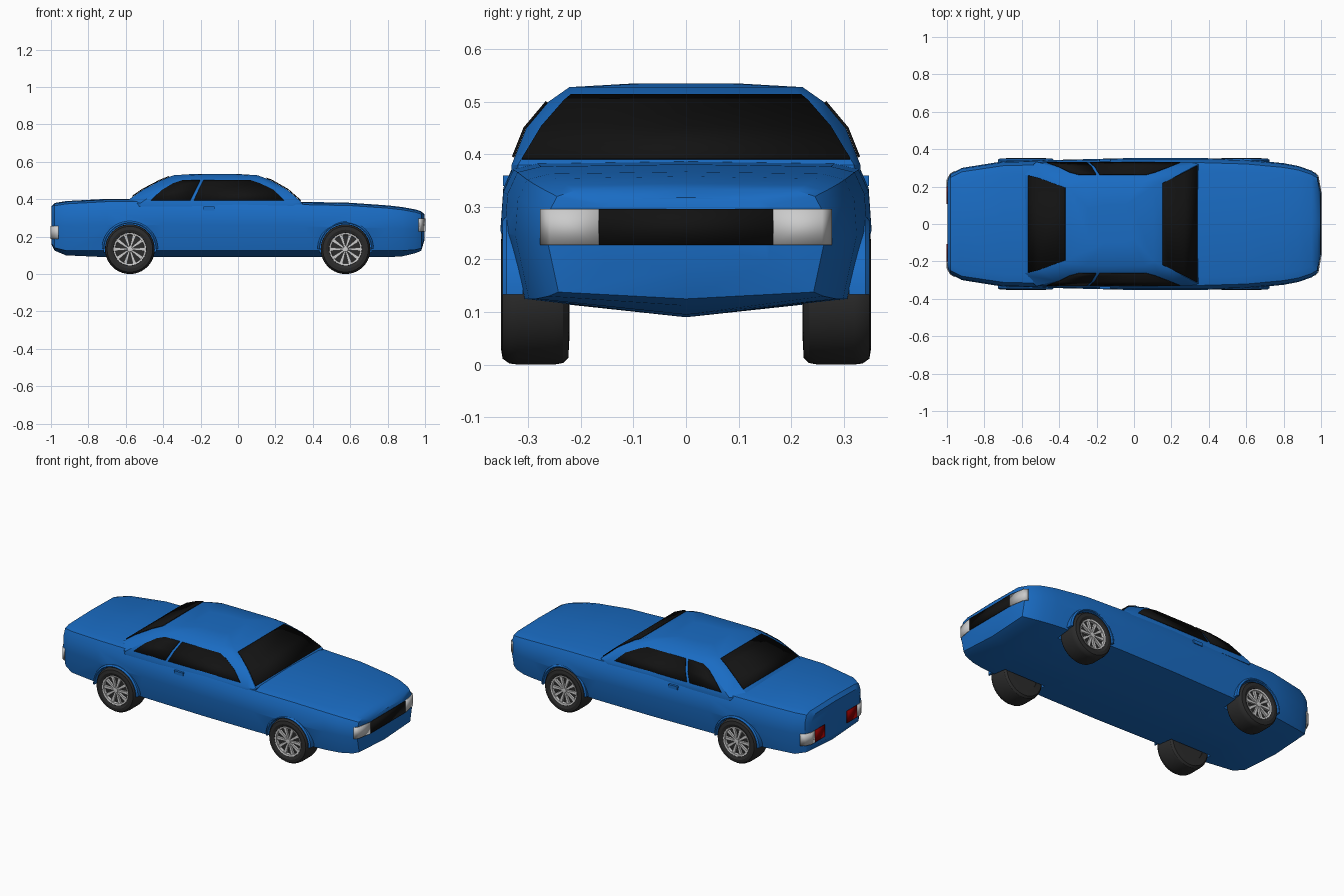
import bpy, bmesh, math
from mathutils import Matrix

if "Cube" in bpy.data.objects:
    bpy.data.objects.remove(bpy.data.objects["Cube"])


def material(name, rgb):
    m = bpy.data.materials.new(name)
    m.diffuse_color = (*rgb, 1)
    m.use_nodes = True
    m.node_tree.nodes["Principled BSDF"].inputs["Base Color"].default_value = m.diffuse_color
    return m


BLUE = material("blue_paint", (0.01, 0.15, 0.55))
BLACK = material("black_glass", (0.006, 0.006, 0.006))
RUBBER = material("rubber", (0.025, 0.025, 0.025))
RED = material("red_lens", (0.25, 0.0, 0.0))
SILVER = material("silver", (0.6, 0.6, 0.6))


def finish(name, bm, mat):
    bmesh.ops.remove_doubles(bm, verts=bm.verts, dist=1e-5)
    bmesh.ops.recalc_face_normals(bm, faces=bm.faces)
    me = bpy.data.meshes.new(name)
    bm.to_mesh(me)
    bm.free()
    ob = bpy.data.objects.new(name, me)
    bpy.context.collection.objects.link(ob)
    me.materials.append(mat)
    return ob


def loft(name, rings, mat, closed=True, caps=True):
    """Skin a list of equal-length point rings."""
    bm = bmesh.new()
    vs = [[bm.verts.new(p) for p in r] for r in rings]
    n = len(rings[0])
    for a, b in zip(vs, vs[1:]):
        for i in range(n if closed else n - 1):
            j = (i + 1) % n
            bm.faces.new((a[i], a[j], b[j], b[i]))
    if caps:
        bm.faces.new(vs[0])
        bm.faces.new(vs[-1])
    return finish(name, bm, mat)


def panel(name, rows, mat):
    """Thin sheet through rows of points."""
    ob = loft(name, rows, mat, closed=False, caps=False)
    mod = ob.modifiers.new("thickness", "SOLIDIFY")
    mod.thickness, mod.offset = 0.005, 0
    return ob


# Lower body: x, keel z, sill z, deck z, half width
STATIONS = [
    (-0.998, .160, .165, .360, .235), (-0.98, .125, .140, .380, .268),
    (-0.92, .100, .125, .390, .300), (-0.70, .090, .125, .402, .335),
    (-0.40, .090, .125, .402, .343), (0.00, .090, .125, .395, .353),
    (0.35, .090, .125, .386, .353), (0.60, .090, .125, .381, .345),
    (0.80, .090, .125, .367, .325), (0.88, .095, .125, .358, .310),
    (0.95, .112, .130, .345, .285), (0.98, .125, .138, .335, .264),
    (0.998, .185, .195, .318, .170)]


def body_ring(x, zb, zl, zt, w):
    h = zt - zl
    half = [(0, zb), (.92 * w, zl), (w, zl + .5 * h), (.985 * w, zl + .78 * h),
            (.93 * w, zt - .015), (.8 * w, zt - .004), (0, zt)]
    return [(x, y, z) for y, z in half] + [(x, -y, z) for y, z in half[-2:0:-1]]


body = loft("car_body", [body_ring(*s) for s in STATIONS], BLUE)

# Wheel wells cut out of the body
WHEEL_X, AXLE_Z = (-0.578, 0.575), 0.133
for wx in WHEEL_X:
    for s in (1, -1):
        bpy.ops.mesh.primitive_cylinder_add(vertices=40, radius=.139, depth=.22,
                                            location=(wx, s * .327, AXLE_Z), rotation=(math.pi / 2, 0, 0))
        cutter = bpy.context.object
        mod = body.modifiers.new("well", "BOOLEAN")
        mod.operation, mod.object, mod.solver = "DIFFERENCE", cutter, "EXACT"
        bpy.context.view_layer.objects.active = body
        bpy.ops.object.modifier_apply(modifier=mod.name)
        bpy.data.objects.remove(cutter)

# Cabin: z, rear x, front x, half widths at rear, side and front
LEVELS = [
    (.360, -.610, .345, .270, .332, .320), (.380, -.610, .345, .270, .332, .320),
    (.450, -.510, .265, .245, .304, .278), (.500, -.415, .178, .210, .262, .234),
    (.528, -.345, .105, .185, .222, .200), (.535, -.240, .000, .080, .100, .080)]


def cabin_at(z):
    for a, b in zip(LEVELS, LEVELS[1:]):
        if a[0] <= z <= b[0]:
            t = (z - a[0]) / (b[0] - a[0])
            return [p + (q - p) * t for p, q in zip(a, b)]


def cabin_ring(z, xr, xf, wr, ws, wf):
    half = [(xf, wf), (xf - .05, ws), (xr + .09, ws), (xr, wr)]
    return [(x, y, z) for x, y in half] + [(x, -y, z) for x, y in half[::-1]]


loft("cabin", [cabin_ring(*l) for l in LEVELS], BLUE)

# Windscreen and rear window
front, rear = [], []
for z in (.39, .45, .5, .511):
    _, _, xf, _, _, wf = cabin_at(z)
    front.append([(xf + .003, s * (wf - .002), z + .002) for s in (-1, 1)])
for z in (.413, .45, .5, .52):
    _, xr, _, wr, _, _ = cabin_at(z)
    rear.append([(xr - .003, s * (wr + .002), z + .002) for s in (-1, 1)])
panel("windscreen", front, BLACK)
panel("rear_window", rear, BLACK)

# Side glass: z, rear x, front x
DOOR = [(.395, -.235, .245), (.45, -.21, .19), (.485, -.193, .115), (.5, -.185, .07)]
QUARTER = [(.395, -.465, -.255), (.45, -.405, -.228), (.485, -.345, -.21), (.5, -.3, -.203)]
for s in (1, -1):
    for name, rows in (("door_window", DOOR), ("quarter_window", QUARTER)):
        panel(name, [[(x, s * (cabin_at(z)[4] + .003), z) for x in (a, b)] for z, a, b in rows], BLACK)


# Grille, headlamps and tail lamps
def lamp(name, path, z0, z1, mat):
    panel(name, [[(x, y, z) for x, y in path] for z in (z0, z1)], mat)


lamp("grille", [(1.0, -.166), (1.0, .166)], .228, .296, BLACK)
for s in (1, -1):
    lamp("headlamp", [(1.0, s * .166), (.984, s * .258), (.966, s * .276)], .228, .296, SILVER)
    lamp("tail_lamp", [(-1.0, s * .106), (-1.0, s * .2)], .187, .258, RED)
    lamp("reverse_lamp", [(-1.0, s * .2), (-1.0, s * .234), (-.983, s * .267), (-.96, s * .281)],
         .187, .258, SILVER)
    # Door handle
    bpy.ops.mesh.primitive_cube_add(size=1, location=(-.155, s * .341, .35))
    handle = bpy.context.object
    handle.name, handle.scale = "door_handle", (.06, .014, .02)
    handle.data.materials.append(BLUE)


# Wheels
def lathe(name, profile, wx, s, mat, a0=0, a1=360, steps=40):
    """Sweep (radius, y) points around an axle."""
    rings = []
    for i in range(steps + 1):
        a = math.radians(a0 + (a1 - a0) * i / steps)
        rings.append([(wx + r * math.cos(a), s * y, AXLE_Z + r * math.sin(a)) for r, y in profile])
    return loft(name, rings, mat, closed=True, caps=a1 - a0 < 360)


TYRE = [(.084, .336), (.088, .346), (.104, .352), (.122, .349), (.131, .336),
        (.133, .32), (.133, .25), (.130, .234), (.120, .224), (.084, .222)]
for wx in WHEEL_X:
    for s in (1, -1):
        lathe("tyre", TYRE, wx, s, RUBBER)
        lathe("wheel_hub_disc", [(.0001, .328), (.086, .328), (.086, .226), (.0001, .226)], wx, s, RUBBER)
        lathe("rim", [(.077, .328), (.078, .345), (.087, .347), (.088, .328)], wx, s, SILVER)
        lathe("hub_cap", [(.0001, .344), (.014, .343), (.018, .328), (.0001, .328)], wx, s, SILVER, steps=20)
        lathe("arch_lip", [(.137, .31), (.137, .347), (.142, .349), (.15, .342), (.15, .31)],
              wx, s, BLUE, 0, 180, 28)
        # Ten tapered spokes
        bm = bmesh.new()
        for k in range(10):
            cube = bmesh.ops.create_cube(bm, size=1)["verts"]
            for v in cube:
                wide = .019 if v.co.x > 0 else .009
                v.co = (.046 + v.co.x * .066, v.co.y * .012, v.co.z * wide)
            bmesh.ops.rotate(bm, verts=cube, cent=(0, 0, 0), matrix=Matrix.Rotation(k * math.pi / 5, 3, "Y"))
        bmesh.ops.translate(bm, verts=bm.verts, vec=(wx, s * .334, AXLE_Z))
        finish("spokes", bm, SILVER)

# Smooth shading with crisp edges
bpy.ops.object.select_all(action="SELECT")
bpy.context.view_layer.objects.active = body
bpy.ops.object.shade_smooth_by_angle(angle=math.radians(30))
